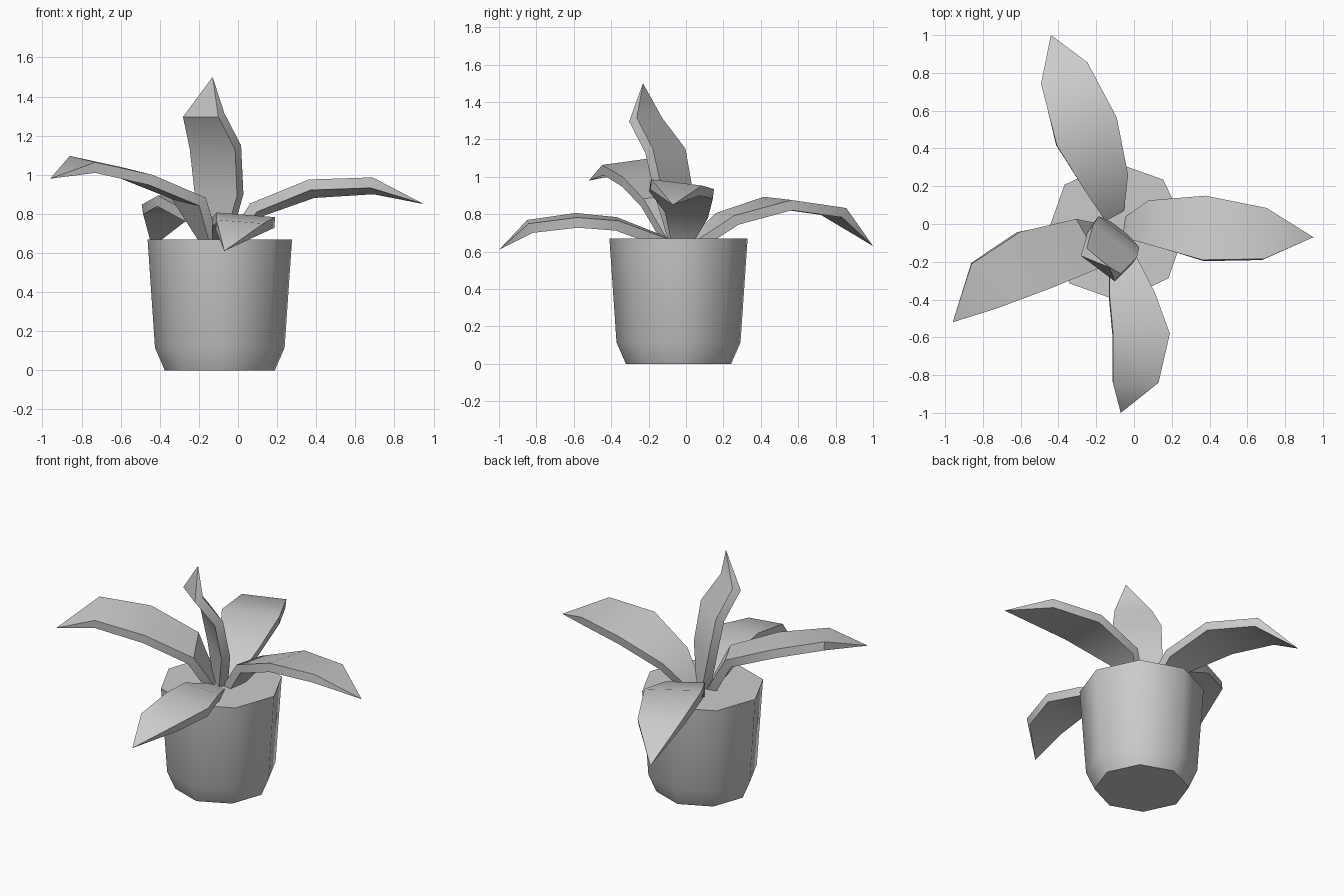
import bpy, bmesh, math
from mathutils import Vector

if "Cube" in bpy.data.objects:
    bpy.data.objects.remove(bpy.data.objects["Cube"])


def finish(name, bm, angle):
    bmesh.ops.recalc_face_normals(bm, faces=bm.faces[:])
    mesh = bpy.data.meshes.new(name)
    bm.to_mesh(mesh)
    bm.free()
    obj = bpy.data.objects.new(name, mesh)
    bpy.context.collection.objects.link(obj)
    bpy.ops.object.select_all(action='DESELECT')
    obj.select_set(True)
    bpy.context.view_layer.objects.active = obj
    bpy.ops.object.shade_smooth_by_angle(angle=math.radians(angle))
    return obj


def skin(bm, rings):
    for a, b in zip(rings, rings[1:]):
        n = len(a)
        for i in range(n):
            j = (i + 1) % n
            bm.faces.new((a[i], a[j], b[j], b[i]))


# Octagonal pot with a chamfered foot and a flat soil top
def make_pot():
    bm = bmesh.new()
    rings = []
    for r, z in ((0.282, 0), (0.332, 0.115), (0.37, 0.67)):
        angles = [math.radians(3 + 45 * i) for i in range(8)]
        rings.append([bm.verts.new((-0.093 + r * math.cos(a),
                                    -0.04 + r * math.sin(a), z)) for a in angles])
    skin(bm, rings)
    bm.faces.new(rings[0])
    bm.faces.new(rings[-1])
    finish("pot", bm, 50)


# Thick leaf: rectangular sections along a path, closing to a pointed tip
def make_leaf(name, heading, tilt, path, half_widths, thick=0.055):
    bm = bmesh.new()
    a = math.radians(heading)
    side = Vector((-math.sin(a), math.cos(a), tilt))
    pts = [Vector(p) for p in path]
    rings = []
    for i, hw in enumerate(half_widths):
        tangent = (pts[i + 1] - pts[max(i - 1, 0)]).normalized()
        down = -tangent.cross(side).normalized() * thick
        p = pts[i]
        rings.append([bm.verts.new(v) for v in (
            p - side * hw, p + side * hw,
            p + side * hw + down, p - side * hw + down)])
    skin(bm, rings)
    bm.faces.new(rings[0])
    tip = bm.verts.new(pts[-1])
    last = rings[-1]
    for i in range(4):
        bm.faces.new((last[i], last[(i + 1) % 4], tip))
    finish(name, bm, 40)


make_pot()

make_leaf("right_leaf", -3, -0.12,
          [(-0.06, -0.02, 0.66), (0.07, 0.01, 0.84), (0.37, -0.02, 0.955),
           (0.695, -0.05, 0.97), (0.95, -0.07, 0.85)],
          (0.05, 0.115, 0.17, 0.135))
make_leaf("left_leaf", 209, -0.12,
          [(-0.12, -0.05, 0.66), (-0.235, -0.10, 0.90), (-0.52, -0.19, 1.02),
           (-0.795, -0.33, 1.08), (-0.96, -0.52, 0.98)],
          (0.05, 0.145, 0.17, 0.135))
make_leaf("front_leaf", 272, -0.08,
          [(-0.08, -0.09, 0.67), (-0.01, -0.365, 0.775), (0.04, -0.585, 0.795),
           (0.01, -0.845, 0.76), (-0.07, -1.0, 0.61)],
          (0.05, 0.12, 0.15, 0.12))
make_leaf("back_leaf", 115, 0.05,
          [(-0.10, 0.03, 0.66), (-0.14, 0.21, 0.80), (-0.25, 0.49, 0.885),
           (-0.37, 0.80, 0.84), (-0.44, 1.0, 0.63)],
          (0.05, 0.12, 0.175, 0.135))
make_leaf("centre_leaf", 233, 0.0,
          [(-0.08, -0.02, 0.66), (-0.08, -0.04, 0.90), (-0.10, -0.09, 1.15),
           (-0.16, -0.195, 1.315), (-0.13, -0.23, 1.5)],
          (0.05, 0.135, 0.145, 0.113))
